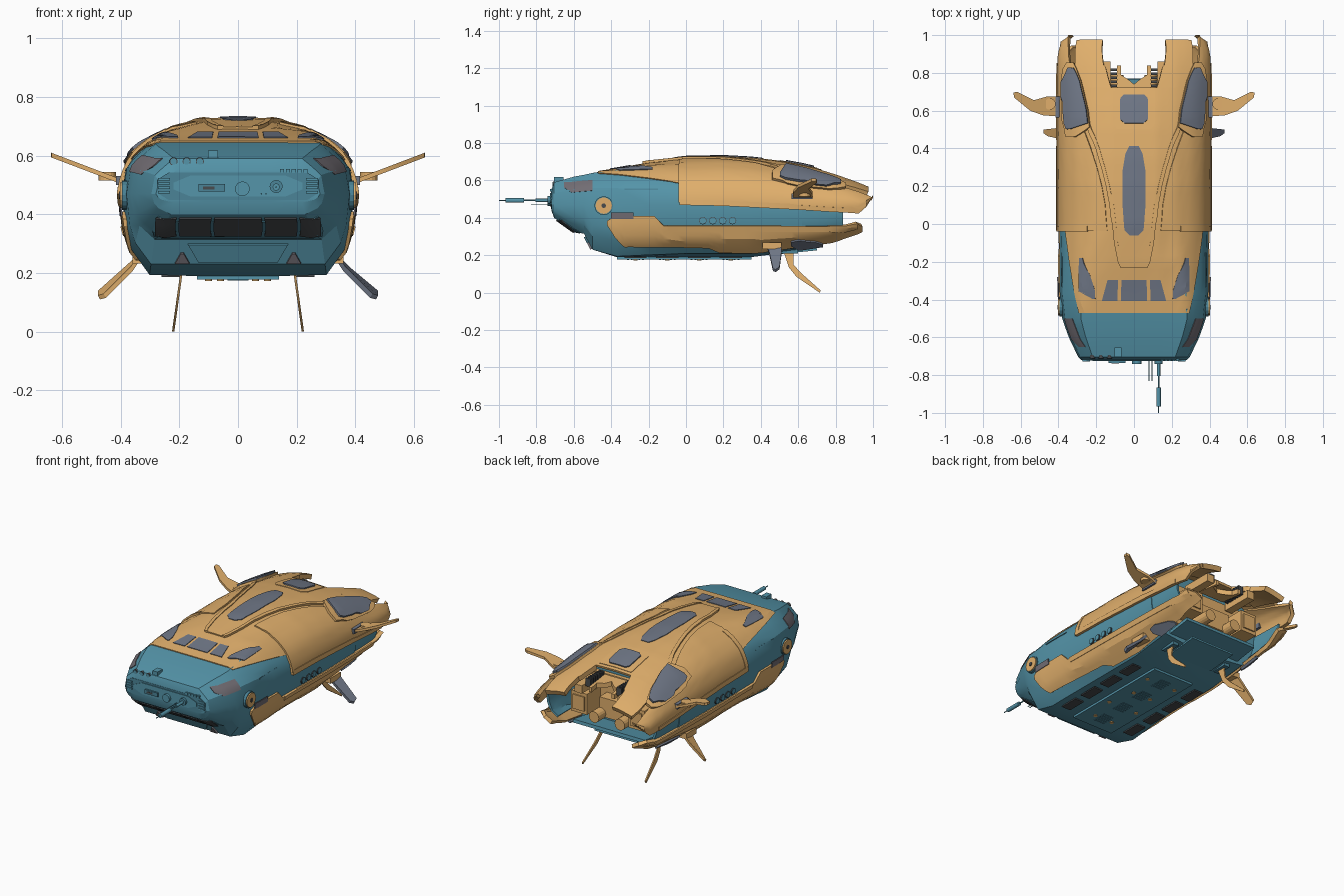
import bpy, bmesh, math
from mathutils import Vector, Matrix
from mathutils.bvhtree import BVHTree

if "Cube" in bpy.data.objects:
    bpy.data.objects.remove(bpy.data.objects["Cube"])


def material(name, *rgb):
    m = bpy.data.materials.new(name)
    m.use_nodes = True
    m.diffuse_color = (*rgb, 1)
    m.node_tree.nodes["Principled BSDF"].inputs["Base Color"].default_value = (*rgb, 1)
    return m


TAN = material("tan", .75, .43, .15)
TEAL = material("teal", .09, .30, .40)
DEEP = material("deep teal", .07, .23, .31)
GREY = material("blue grey", .16, .185, .24)
DARK = material("charcoal", .065, .07, .075)
MAUVE = material("mauve grey", .17, .155, .175)
AXIS_Z = .47


def finish(name, bm, mat, mirror=False):
    me = bpy.data.meshes.new(name)
    bm.to_mesh(me)
    bm.free()
    me.materials.append(mat)
    me.shade_smooth()
    me.set_sharp_from_angle(angle=.38)
    ob = bpy.data.objects.new(name, me)
    bpy.context.collection.objects.link(ob)
    if mirror:
        ob.modifiers.new("Mirror", 'MIRROR')
    return ob


# Hull cross-sections: a rounded and a chamfered half profile, blended by station
ROUND = [(0, 1), (.3, .98), (.55, .89), (.76, .71), (.9, .5), (.98, .22), (1, 0),
         (.98, -.36), (.92, -.65), (.72, -.93), (.35, -1), (0, -1)]
BOXY = [(0, 1), (.4, 1), (.74, 1), (.82, .84), (.9, .67), (.96, .53), (1, 0),
        (.97, -.45), (.92, -.7), (.78, -1), (.4, -1), (0, -1)]
# y, half width, top, bottom, boxiness
STATIONS = [(-.72, .28, .55, .44, 1), (-.705, .295, .59, .40, 1), (-.6, .345, .62, .325, 1),
            (-.545, .365, .63, .315, 1), (-.5, .38, .64, .23, 1), (-.37, .393, .66, .19, .8),
            (-.2, .395, .69, .19, .4), (0, .395, .714, .19, 0), (.2, .395, .718, .19, 0),
            (.35, .395, .71, .19, 0), (.5, .395, .692, .21, 0), (.62, .395, .67, .225, 0),
            (.72, .395, .646, .24, 0), (.82, .395, .618, .26, 0), (.9, .39, .59, .3, 0),
            (.96, .375, .565, .33, 0), (1.0, .36, .545, .35, 0)]


def loft(stations):
    bm = bmesh.new()
    rings = []
    for y, w, top, bot, b in stations:
        half = []
        for r, c in zip(ROUND, BOXY):
            u, v = r[0] + (c[0] - r[0]) * b, r[1] + (c[1] - r[1]) * b
            half.append((w * u, AXIS_Z + v * ((top - AXIS_Z) if v > 0 else (AXIS_Z - bot))))
        pts = half + [(-x, z) for x, z in half[-2:0:-1]]
        rings.append([bm.verts.new((x, y, z)) for x, z in pts])
    n = len(rings[0])
    for a, c in zip(rings, rings[1:]):
        for i in range(n):
            bm.faces.new((a[i], a[(i + 1) % n], c[(i + 1) % n], c[i]))
    bm.faces.new(rings[0])
    bm.faces.new(rings[-1])
    bmesh.ops.recalc_face_normals(bm, faces=bm.faces)
    return bm


envelope = loft(STATIONS)
TREE = BVHTree.FromBMesh(envelope)
envelope.free()
finish("hull_core", loft([s for s in STATIONS if s[0] < .63]), TEAL)


# Surface locators: each gives (y, angle round the hull axis)
def locate(origin, direction, guess):
    hit = TREE.ray_cast(Vector(origin), Vector(direction))[0] or TREE.find_nearest(Vector(guess))[0]
    return max(hit.y, -.718), math.atan2(hit.x, hit.z - AXIS_Z)


def T(x, y):
    return locate((x, y, 2), (0, 0, -1), (x, y, .6))


def S(y, z):
    return locate((2, y, z), (-1, 0, 0), (.4, y, z))


def F(x, z):
    y, ang = locate((x, -2, z), (0, 1, 0), (x, -.6, z))
    return y, ang % math.tau


def panel(name, mat, rows, lift=.008, thick=.012, mirror=False):
    """Plate that hugs the hull; rows are pairs of surface locations."""
    m = max(1, math.ceil(max(abs(q[1] - p[1]) for p, q in rows) / .09))
    fine = [rows[0]]
    for (p0, q0), (p1, q1) in zip(rows, rows[1:]):
        k = max(1, math.ceil(max(abs(p1[0] - p0[0]), abs(q1[0] - q0[0])) / .04))
        for i in range(1, k + 1):
            mix = lambda a, b: tuple(s + (e - s) * i / k for s, e in zip(a, b))
            fine.append((mix(p0, p1), mix(q0, q1)))
    bm = bmesh.new()
    outer, inner = [], []
    for p, q in fine:
        line = []
        for j in range(m + 1):
            y, ang = (s + (e - s) * j / m for s, e in zip(p, q))
            o, d = Vector((0, y, AXIS_Z)), Vector((math.sin(ang), 0, math.cos(ang)))
            hit, nrm = TREE.ray_cast(o, d)[:2]
            if hit is None:
                hit, nrm = TREE.find_nearest(o + d * .3)[:2]
            nrm = nrm if nrm.dot(d) > 0 else -nrm
            line.append([bm.verts.new(hit + nrm * h) for h in (lift, lift - thick)])
        outer.append([v[0] for v in line])
        inner.append([v[1] for v in line])
    for grid in (outer, inner):
        for a, b in zip(grid, grid[1:]):
            for j in range(m):
                bm.faces.new((a[j], a[j + 1], b[j + 1], b[j]))
    # Rim joining both skins
    loop = lambda g: g[0] + [r[-1] for r in g[1:-1]] + g[-1][::-1] + [r[0] for r in g[-2:0:-1]]
    a, b = loop(outer), loop(inner)
    for i in range(len(a)):
        bm.faces.new((a[i - 1], a[i], b[i], b[i - 1]))
    bmesh.ops.recalc_face_normals(bm, faces=bm.faces)
    return finish(name, bm, mat, mirror)


def top_rows(rows):
    return [(T(a, y), T(b, y)) for y, a, b in rows]


def side_rows(rows):
    return [(S(y, a), S(y, b)) for y, a, b in rows]


def front_rows(rows):
    return [(F(a, z), F(b, z)) for z, a, b in rows]


def box(name, mat, loc, size, mirror=False, rot_x=0):
    bm = bmesh.new()
    bmesh.ops.create_cube(bm, size=1, matrix=Matrix.Translation(loc)
                          @ Matrix.Rotation(rot_x, 4, 'X') @ Matrix.Diagonal((*size, 1)))
    return finish(name, bm, mat, mirror)


def rod(name, mat, loc, r, depth, axis, mirror=False):
    rot = {'X': Matrix.Rotation(math.pi / 2, 4, 'Y'), 'Y': Matrix.Rotation(math.pi / 2, 4, 'X'), 'Z': Matrix()}[axis]
    bm = bmesh.new()
    bmesh.ops.create_cone(bm, cap_ends=True, segments=16, radius1=r, radius2=r, depth=depth,
                          matrix=Matrix.Translation(loc) @ rot)
    return finish(name, bm, mat, mirror)


def prism(name, mat, pts, shift, mirror=False):
    bm = bmesh.new()
    f = bm.faces.new([bm.verts.new(p) for p in pts])
    ext = bmesh.ops.extrude_face_region(bm, geom=[f])["geom"]
    bmesh.ops.translate(bm, vec=shift, verts=[v for v in ext if isinstance(v, bmesh.types.BMVert)])
    bmesh.ops.recalc_face_normals(bm, faces=bm.faces)
    return finish(name, bm, mat, mirror)


# Roof skin, spine and rear spine arms
panel("roof_skin", TAN, top_rows([(-.47, -.29, .29), (-.2, -.34, .34), (-.03, -.36, .36), (.61, -.35, .35)]), .006)
SPINE = [(-.23, .07), (-.2, .085), (-.1, .105), (0, .115), (.1, .126), (.2, .145), (.3, .17), (.4, .2),
         (.5, .238), (.6, .272), (.72, .298)]
panel("spine", TAN, top_rows([(y, -x, x) for y, x in SPINE]), .014, .014)
panel("spine_rim", TAN, top_rows([(y, x - .02, x) for y, x in SPINE]), .019, .01, True)
panel("spine_arm", TAN, top_rows([(.72, .12, .298), (.83, .15, .305), (.84, .16, .305), (.97, .165, .3)]), .014, .03, True)
panel("spine_window", GREY, top_rows([(-.06, -.02, .02), (-.03, -.05, .05), (.1, -.06, .06), (.28, -.06, .06),
                                      (.37, -.045, .045), (.41, -.025, .025)]), .018, .006)
panel("hatch_frame", TAN, top_rows([(.5, -.09, .09), (.53, -.11, .11), (.7, -.11, .11)]), .017, .01)
panel("hatch", GREY, top_rows([(.53, -.05, .05), (.55, -.072, .072), (.66, -.072, .072), (.68, -.055, .055)]), .024, .02)

# Upper side shells
SHELL = [(-.035, .14, .47), (.1, .15, .467), (.2, .168, .465), (.3, .194, .46), (.4, .224, .455), (.5, .262, .45),
         (.6, .296, .445), (.75, .325, .435), (.85, .335, .43), (.92, .342, .425), (.96, .342, .46), (.995, .34, .51)]
panel("side_shell", TAN, [(T(x, y), S(y, z)) for y, x, z in SHELL], .014, .022, True)
panel("shell_front_trim", TAN, [(T(.24, y), S(y, .48)) for y in (-.04, -.01)], .017, .01, True)
panel("shell_lower_trim", TAN, [(S(y, z + .025), S(y, z)) for y, x, z in SHELL[:9]], .018, .01, True)
panel("shell_shroud", TAN, top_rows([(.46, .3, .345), (.51, .225, .355), (.6, .235, .362), (.76, .275, .364),
                                     (.85, .31, .345)]), .028, .02, True)
panel("shell_window", GREY, top_rows([(.5, .315, .335), (.53, .23, .348), (.6, .238, .354), (.75, .277, .356),
                                      (.82, .305, .335)]), .04, .02, True)

# Cockpit windows and flank patches
panel("centre_window", GREY, top_rows([(-.405, -.07, .07), (-.295, -.066, .066)]), .01, .006)
panel("front_window", GREY, top_rows([(-.405, .088, .17), (-.295, .084, .14)]), .01, .006, True)
panel("corner_window", GREY, top_rows([(-.395, .205, .22), (-.355, .205, .288), (-.27, .232, .288), (-.18, .268, .285)]), .011, .006, True)
panel("nose_patch", MAUVE, side_rows([(-.65, .56, .59), (-.61, .535, .59), (-.5, .545, .6)]), .004, .006, True)
panel("flank_patch", MAUVE, side_rows([(-.4, .395, .43), (-.28, .395, .43)]), .016, .006, True)

# Lower side armour
panel("lower_armour", TAN, side_rows([(-.42, .385, .36), (-.38, .41, .3), (-.33, .41, .25), (-.17, .41, .25), (-.12, .36, .25),
      (.12, .355, .245), (.18, .355, .22), (.4, .355, .22), (.6, .355, .25), (.78, .355, .275), (.85, .36, .3),
      (.91, .375, .32), (.94, .36, .335)]), .012, .022, True)
panel("armour_trim", TAN, side_rows([(-.1, .362, .335), (.85, .362, .335), (.91, .376, .35)]), .016, .008, True)
panel("bay_liner", TEAL, side_rows([(.55, .46, .29), (.84, .45, .31)]), -.004, .015, True)
panel("rear_vent", GREY, side_rows([(.56, .285, .265), (.6, .293, .24), (.7, .283, .255), (.73, .272, .26)]), .022, .016, True)
panel("side_slot", DEEP, side_rows([(-.33, .555, .548), (-.15, .555, .548)]), .003, .006, True)
for i in range(4):
    rod("porthole_rim", DARK, (.387, .09 + i * .053, .385), .02, .016, 'X', True)
    rod("porthole", TEAL, (.388, .09 + i * .053, .385), .017, .018, 'X', True)
rod("hub_ring", DEEP, (.385, -.44, .465), .05, .02, 'X', True)
rod("hub_disc", TAN, (.39, -.44, .465), .044, .024, 'X', True)
rod("hub_cap", DARK, (.4, -.44, .465), .012, .012, 'X', True)

# Nose face: instrument bay, lamps and lower windows
for name, mat, y, ends, z0, z1 in (("nose_plate", DEEP, -.717, (.235, .275), .448, .543),
                                   ("nose_inset", TEAL, -.721, (.16, .22), .46, .533)):
    e0, e1 = ends
    zs = (z0 + .025, z1 - .025)
    half = [(e0, z0), (e1, zs[0]), (e1, zs[1]), (e0, z1)]
    prism(name, mat, [(x, y, z) for x, z in half + [(-x, z) for x, z in half[::-1]]], (0, -.005, 0))
for z in (.475, .49, .505, .52):
    box("nose_grille", TEAL, (.252, -.724, z), (.04, .008, .008), True)
rod("sensor_dome", TEAL, (.015, -.73, .487), .025, .022, 'Y')
box("sensor_block", DEEP, (-.09, -.73, .49), (.09, .014, .025))
box("sensor_slit", DARK, (-.1, -.737, .49), (.04, .004, .01))
rod("gun_mount", DEEP, (.13, -.73, .495), .022, .02, 'Y')
rod("gun_sleeve", TEAL, (.13, -.76, .493), .009, .09, 'Y')
rod("gun_barrel", TEAL, (.13, -.84, .493), .004, .14, 'Y')
rod("gun_muzzle", TEAL, (.13, -.915, .493), .012, .1, 'Y')
rod("gun_tip", TEAL, (.13, -.98, .493), .003, .04, 'Y')
for x in (.08, .095):
    rod("probe", TEAL, (x, -.775, .47), .0025, .11, 'Y')
for x in (-.22, -.175, -.13):
    rod("nose_lamp_rim", DARK, (x, -.702, .58), .014, .018, 'Y')
    rod("nose_lamp", TEAL, (x, -.703, .58), .011, .02, 'Y')
box("nose_box", TEAL, (-.085, -.68, .605), (.035, .05, .025))
for i in range(5):
    box("nose_stud", TEAL, (.15 + i * .02, -.718, .548), (.014, .016, .014))
panel("window_band", DEEP, front_rows([(.394, -.272, .272), (.325, -.285, .285)]), .003, .006)
for a, b in ((-.08, .08), (.09, .2), (.21, .278)):
    panel("lower_window", DARK, front_rows([(.39, a, b), (.33, a, b)]), .007, .006, a > 0)
panel("chin_plate", TEAL, front_rows([(.3, -.17, .17), (.24, -.135, .135)]), .01, .012)
panel("chin_wedge", MAUVE, front_rows([(.27, .185, .195), (.235, .165, .215)]), .01, .012, True)

# Belly: keel, dark panels, vents and studs
box("keel", TEAL, (0, -.01, .188), (.28, .72, .022))
for i in range(4):
    y = -.27 + i * .17
    box("belly_panel", DARK, (.23, y, .19), (.06, .12, .008), True)
    rod("belly_stud", TAN, (.06 + .04 * (i % 2), y, .176), .012, .006, 'Z', True)
    for k in range(5):
        box("belly_vent", DEEP, (0, y - .04 + k * .02, .177), (.07, .01, .006))

# Open rear bay: deck, ramp, machinery
box("bay_deck", TEAL, (0, .69, .275), (.5, .16, .02), rot_x=.15)
box("ramp", TEAL, (0, .6, .222), (.3, .2, .012), rot_x=.1)
for k in range(5):
    box("ramp_slat", DEEP, (0, .53 + k * .034, .214 + k * .0034), (.2, .014, .008), rot_x=.1)
box("bay_bulkhead", TAN, (0, .63, .45), (.56, .03, .25))
box("bay_console", TAN, (0, .67, .4), (.2, .1, .12))
box("bay_pod", TAN, (.2, .7, .42), (.11, .16, .13), True)
box("bay_pod_rib", TAN, (.2, .783, .42), (.08, .01, .09), True)
box("bay_beam", TAN, (.15, .76, .55), (.05, .2, .05), True)
prism("bay_bracket", TAN, [(0, .68, .56), (.09, .68, .56), (.09, .84, .54), (.07, .84, .54), (.07, .79, .55), (.03, .765, .55), (0, .74, .56)],
      (0, 0, .03), True)
for k in range(7):
    box("cooling_fin", DARK, (.107, .69 + k * .021, .585), (.035, .012, .05), True)
rod("bay_cylinder", TAN, (.09, .72, .36), .035, .14, 'Y', True)

# Upper winglets
WING = [(.40, .57), (.48, .575), (.55, .6), (.635, .67), (.638, .695), (.62, .7), (.53, .655), (.46, .675), (.40, .675)]
prism("winglet", TAN, [(x, y, .512 + (x - .4) * .38 - .008) for x, y in WING], (0, 0, .016), True)
box("winglet_bracket", GREY, (.39, .62, .515), (.05, .11, .03), True)
rod("winglet_pivot", TAN, (.445, .635, .53), .03, .03, 'Z', True)

# Lower fins, one colour on each side
FIN = [(.33, .43, .25), (.33, .51, .25), (.38, .51, .2), (.47, .50, .125), (.47, .48, .11), (.45, .465, .115), (.36, .445, .205)]
for side, mat in ((1, GREY), (-1, TAN)):
    prism("lower_fin", mat, [(side * x, y, z) for x, y, z in FIN], (side * .008, 0, .014))
box("fin_mount", TAN, (.335, .46, .25), (.05, .1, .035), True)

# Rear landing legs
LEG = [(.52, .225), (.575, .225), (.575, .15), (.615, .105), (.72, .012), (.715, 0), (.59, .085), (.55, .135)]
prism("landing_leg", TAN, [(.217 - z * .14, y, z) for y, z in LEG], (.008, 0, 0), True)
box("leg_mount", DEEP, (.19, .55, .225), (.04, .1, .03), True)
